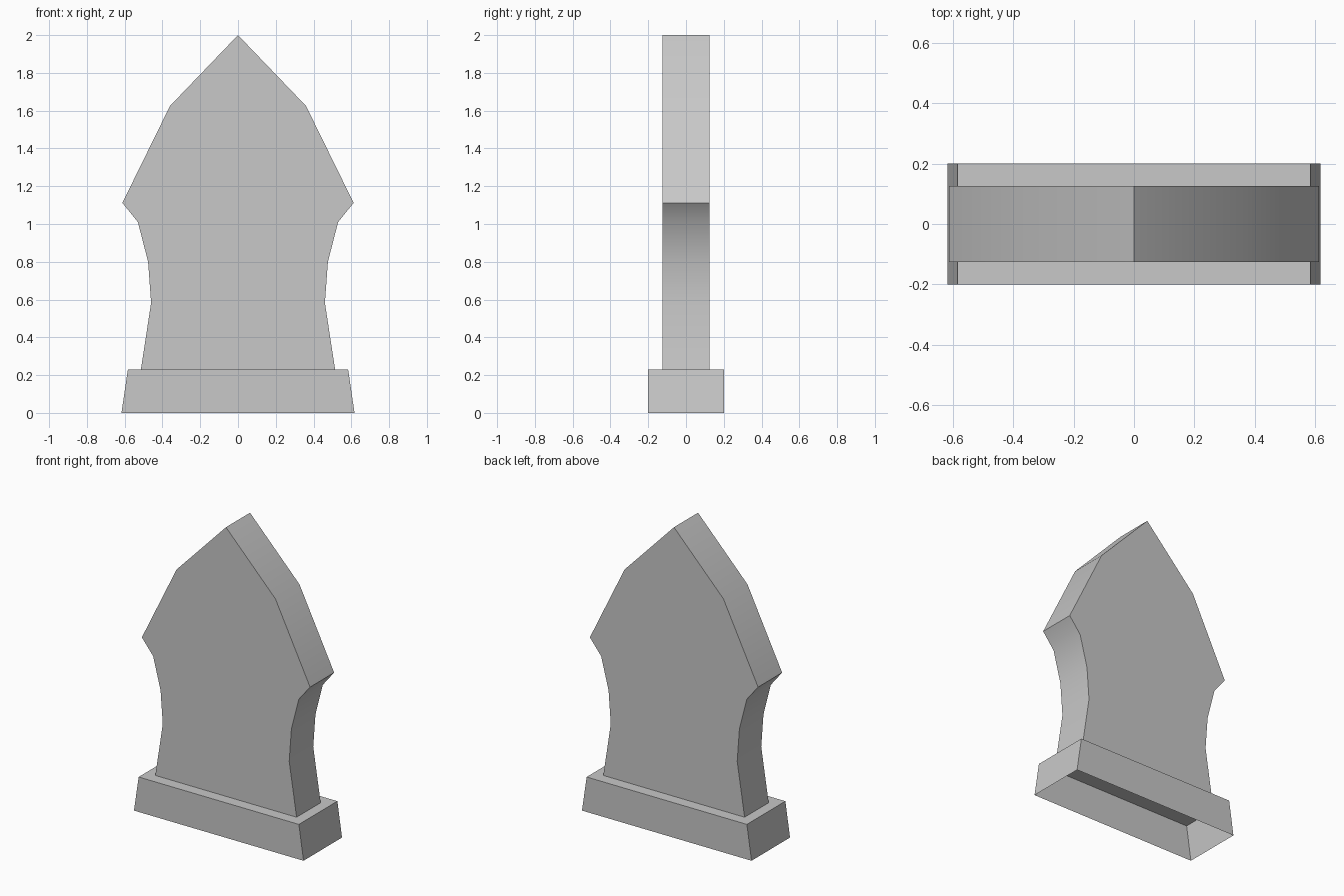
import bpy
import bmesh
import math

cube = bpy.data.objects.get("Cube")
if cube:
    bpy.data.objects.remove(cube, do_unlink=True)

stone = bpy.data.materials.new("grey_stone")
stone.use_nodes = True
colour = (0.58, 0.58, 0.58, 1)
stone.diffuse_color = colour
stone.node_tree.nodes["Principled BSDF"].inputs["Base Color"].default_value = colour


def mirrored(right_side):
    """Closed outline from its +x half, listed bottom to top."""
    left_side = [(-x, z) for x, z in reversed(right_side) if x > 0]
    return right_side + left_side


def extrude_outline(name, outline, half_depth, smooth=False):
    """Upright outline extruded through y, left open along its bottom edge."""
    bm = bmesh.new()
    front = [bm.verts.new((x, -half_depth, z)) for x, z in outline]
    back = [bm.verts.new((x, half_depth, z)) for x, z in outline]
    bm.faces.new(front)
    bm.faces.new(back[::-1])
    for i in range(len(outline) - 1):
        bm.faces.new((front[i + 1], front[i], back[i], back[i + 1]))
    mesh = bpy.data.meshes.new(name)
    bm.to_mesh(mesh)
    bm.free()
    mesh.materials.append(stone)
    obj = bpy.data.objects.new(name, mesh)
    bpy.context.collection.objects.link(obj)
    if smooth:
        bpy.ops.object.select_all(action="DESELECT")
        obj.select_set(True)
        bpy.context.view_layer.objects.active = obj
        bpy.ops.object.shade_smooth_by_angle(angle=math.radians(30))
    return obj


# Plinth: tapered block, hollow underneath
plinth_top = 0.23
extrude_outline("plinth", mirrored([(0.617, 0), (0.583, plinth_top)]), 0.2)

# Headstone: waisted slab with shoulders and a pointed top
slab_side = [(0.514, plinth_top), (0.46, 0.583), (0.476, 0.8), (0.53, 1.01),
             (0.612, 1.112), (0.36, 1.625), (0, 2)]
extrude_outline("headstone_slab", mirrored(slab_side), 0.125, smooth=True)
